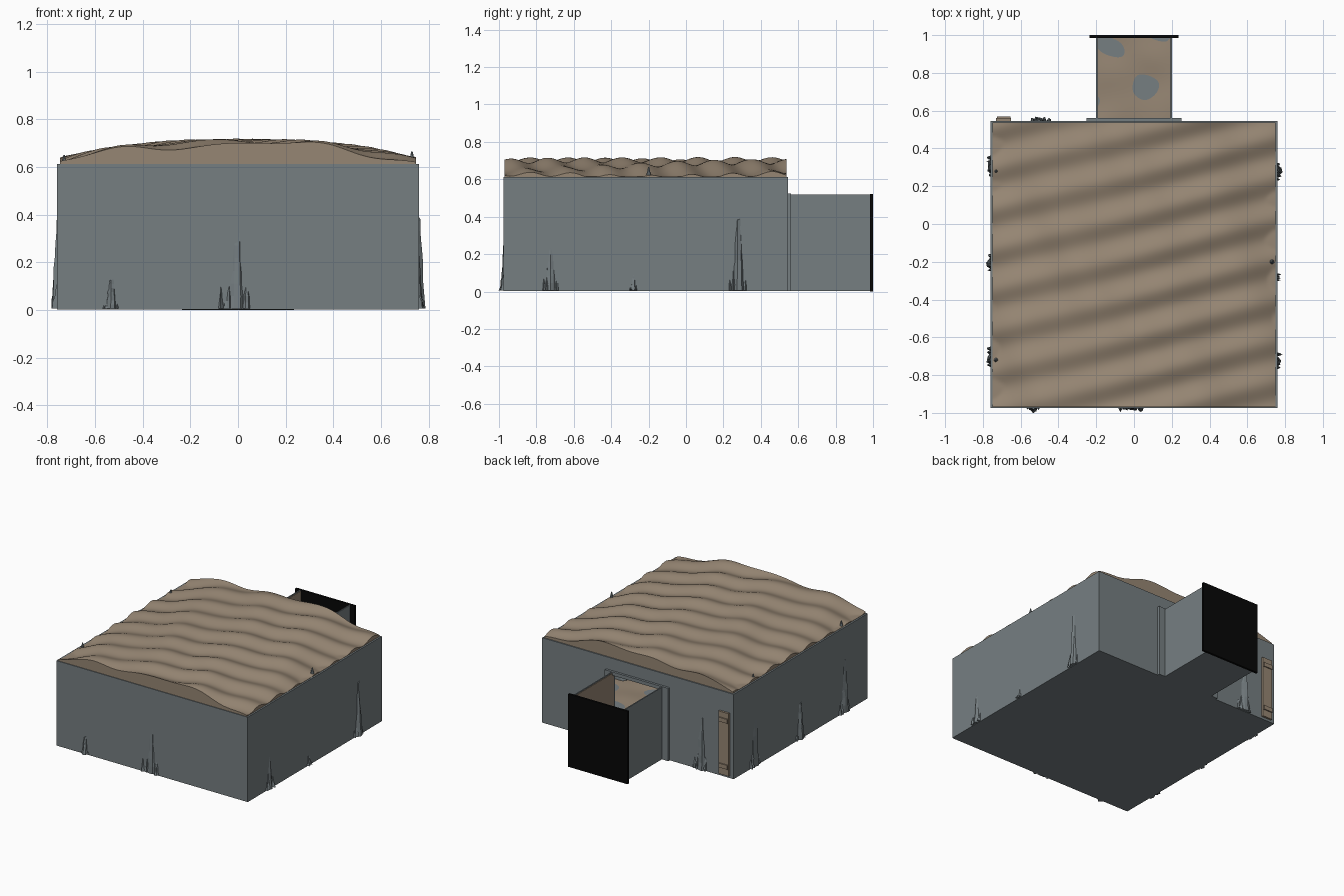
import bpy, bmesh, math, random
from mathutils import Vector

if "Cube" in bpy.data.objects:
    bpy.data.objects.remove(bpy.data.objects["Cube"])

random.seed(4)


def material(name, rgb):
    m = bpy.data.materials.new(name)
    m.diffuse_color = (*rgb, 1)
    m.use_nodes = True
    m.node_tree.nodes["Principled BSDF"].inputs["Base Color"].default_value = m.diffuse_color
    return m


GREY = material("grey stone", (0.18, 0.21, 0.222))
BROWN = material("brown earth", (0.305, 0.238, 0.172))
BLACK = material("black", (0.002, 0.002, 0.002))


def finish(bm, name, mat, smooth=False):
    bmesh.ops.recalc_face_normals(bm, faces=bm.faces)
    me = bpy.data.meshes.new(name)
    bm.to_mesh(me)
    bm.free()
    me.materials.append(mat)
    for p in me.polygons:
        p.use_smooth = smooth
    ob = bpy.data.objects.new(name, me)
    bpy.context.collection.objects.link(ob)
    return ob


def box(name, lo, hi, mat):
    bm = bmesh.new()
    bmesh.ops.create_cube(bm, size=1)
    for v in bm.verts:
        v.co = Vector([lo[i] + (v.co[i] + 0.5) * (hi[i] - lo[i]) for i in range(3)])
    return finish(bm, name, mat)


def terrain(name, x0, x1, y0, y1, step, height, mat, skirt=None):
    """Grid surface raised by a height function, with optional closed edge."""
    bm = bmesh.new()
    bmesh.ops.create_grid(bm, x_segments=max(2, round((x1 - x0) / step)),
                          y_segments=max(2, round((y1 - y0) / step)), size=1)
    for v in bm.verts:
        v.co.x = x0 + (v.co.x + 1) / 2 * (x1 - x0)
        v.co.y = y0 + (v.co.y + 1) / 2 * (y1 - y0)
        v.co.z = height(v.co.x, v.co.y)
    up = list(bm.faces)
    if skirt is not None:
        edges = [e for e in bm.edges if e.is_boundary]
        res = bmesh.ops.extrude_edge_only(bm, edges=edges)
        for v in res["geom"]:
            if isinstance(v, bmesh.types.BMVert):
                v.co.z = skirt
    ob = finish(bm, name, mat, True)
    if ob.data.polygons[0].normal.z < 0:
        ob.data.flip_normals()
    bpy.context.view_layer.objects.active = ob
    ob.select_set(True)
    bpy.ops.object.shade_smooth_by_angle(angle=math.radians(40))
    ob.select_set(False)
    return ob


# Room shell
X, Y0, Y1, T, H = 0.76, -0.975, 0.545, 0.012, 0.612
box("room_floor", (-X, Y0, 0.003), (X, Y1, 0.01), GREY)
box("front_wall", (-X, Y0, 0.003), (X, Y0 + T, H), GREY)
for s, side in ((-1, "left"), (1, "right")):
    a, b = sorted((s * X, s * (X - T)))
    box(side + "_wall", (a, Y0, 0.003), (b, Y1, H), GREY)
    a, b = sorted((s * X, s * 0.19))
    box("back_wall_" + side, (a, Y1 - T, 0.003), (b, Y1, H), GREY)
    # Corridor sides, lining and doorway posts
    a, b = sorted((s * 0.202, s * 0.194))
    box("corridor_wall_" + side, (a, Y1, 0.003), (b, 0.985, 0.52), GREY)
    a, b = sorted((s * 0.194, s * 0.19))
    box("corridor_lining_" + side, (a, Y1, 0.005), (b, 0.985, 0.515), BROWN)
    a, b = sorted((s * 0.252, s * 0.19))
    box("door_post_" + side, (a, Y1, 0.003), (b, 0.562, 0.525), GREY)
box("back_wall_top", (-0.19, Y1 - T, 0.5), (0.19, Y1, H), GREY)
box("door_lintel", (-0.252, Y1, 0.5), (0.252, 0.562, 0.525), GREY)
box("corridor_floor", (-0.2, Y1, 0.003), (0.2, 0.985, 0.01), GREY)
box("end_panel", (-0.235, 0.984, 0.0), (0.235, 1.0, 0.522), BLACK)


# Wavy vaulted roof
def roof_height(x, y):
    z = 0.697 - 0.078 * abs(x / 0.75) ** 2.6
    z += 0.012 * math.sin(2 * math.pi * (y - 0.25 * x) / 0.215)
    z += 0.009 * math.sin(2 * math.pi * (x + 0.3 * y) / 0.42 + 0.6)
    z += 0.003 * math.sin(17 * x - 9 * y) * math.sin(21 * y + 5 * x)
    return max(0.614, z)


terrain("roof", -0.748, 0.748, -0.97, 0.537, 0.0125, roof_height, BROWN, 0.6)


# Uneven earth that dips below the stone floor in patches
def earth_height(x, y):
    return (0.0125 + 0.0028 * math.sin(19 * x + 3 * math.sin(7 * y))
            + 0.0022 * math.sin(23 * y - 8 * x + 1.0))


terrain("room_earth", -0.745, 0.745, -0.96, 0.53, 0.03, earth_height, BROWN)
terrain("corridor_earth", -0.19, 0.19, 0.53, 0.984, 0.015, earth_height, BROWN)

# Wooden board beside the back corner, with bolts
box("board", (-0.73, Y1, 0.02), (-0.65, 0.56, 0.47), BROWN)
for z in (0.07, 0.4):
    box("board_batten", (-0.725, 0.56, z), (-0.655, 0.568, z + 0.03), BROWN)


def column(bm, pos, normal, h, width, depth, top=0.6):
    """Craggy tapering column standing at pos, flattened along the wall normal."""
    n, levels = 11, 7
    tangent = Vector((-normal.y, normal.x, 0))
    jag = [random.uniform(0.8, 1.12) for _ in range(n)]
    rings = []
    for k in range(levels + 1):
        t = k / levels
        r = 1 - (1 - top) * t
        ring = []
        for i in range(n):
            a = 2 * math.pi * i / n
            q = r * jag[i] * random.uniform(0.93, 1.07)
            p = pos + tangent * (math.cos(a) * width * q) + normal * (math.sin(a) * depth * q)
            p.z = 0.006 + h * t * (1 if k < levels else random.uniform(0.95, 1.03))
            ring.append(bm.verts.new(p))
        rings.append(ring)
    for r0, r1 in zip(rings, rings[1:]):
        for i in range(n):
            j = (i + 1) % n
            bm.faces.new((r0[i], r0[j], r1[j], r1[i]))
    tip = bm.verts.new(pos + Vector((0, 0, h * 1.05)))
    for i in range(n):
        bm.faces.new((rings[-1][i], rings[-1][(i + 1) % n], tip))
    bm.faces.new(rings[0][::-1])


def rock(name, x, y, nx, ny, h, w):
    normal = Vector((nx, ny, 0))
    tangent = Vector((-ny, nx, 0))
    base = Vector((x, y, 0)) - normal * 0.035
    bm = bmesh.new()
    column(bm, base, normal, h, w * 0.75, 0.056, 0.65)
    for off, f in ((-0.8, 0.42), (-0.45, 0.6), (0.6, 0.5)):
        column(bm, base + tangent * w * off, normal, h * f, w * 0.28, 0.052, 0.3)
    finish(bm, name, GREY)


# Rock growths breaking through the walls
rock("front_rock", -0.01, Y0, 0, -1, 0.37, 0.075)
rock("front_small_rock", -0.53, Y0, 0, -1, 0.12, 0.04)
rock("right_rock_back", X, 0.28, 1, 0, 0.38, 0.055)
rock("right_rock_front", X, -0.72, 1, 0, 0.27, 0.05)
rock("right_small_rock", X, -0.28, 1, 0, 0.11, 0.022)
rock("left_rock_back", -X, 0.3, -1, 0, 0.38, 0.065)
rock("left_rock_middle", -X, -0.21, -1, 0, 0.26, 0.05)
rock("left_rock_front", -X, -0.71, -1, 0, 0.38, 0.065)
rock("back_rock", -0.5, Y1, 0, 1, 0.37, 0.06)

# Spikes poking through the roof edge
for x, y, z in ((0.73, -0.2, 0.665), (-0.73, 0.28, 0.65), (-0.73, -0.72, 0.65)):
    bm = bmesh.new()
    bmesh.ops.create_cone(bm, segments=7, cap_ends=True, radius1=0.022, radius2=0.003, depth=0.08)
    bmesh.ops.translate(bm, verts=bm.verts, vec=(x, y, z - 0.04))
    finish(bm, "roof_spike", GREY)
